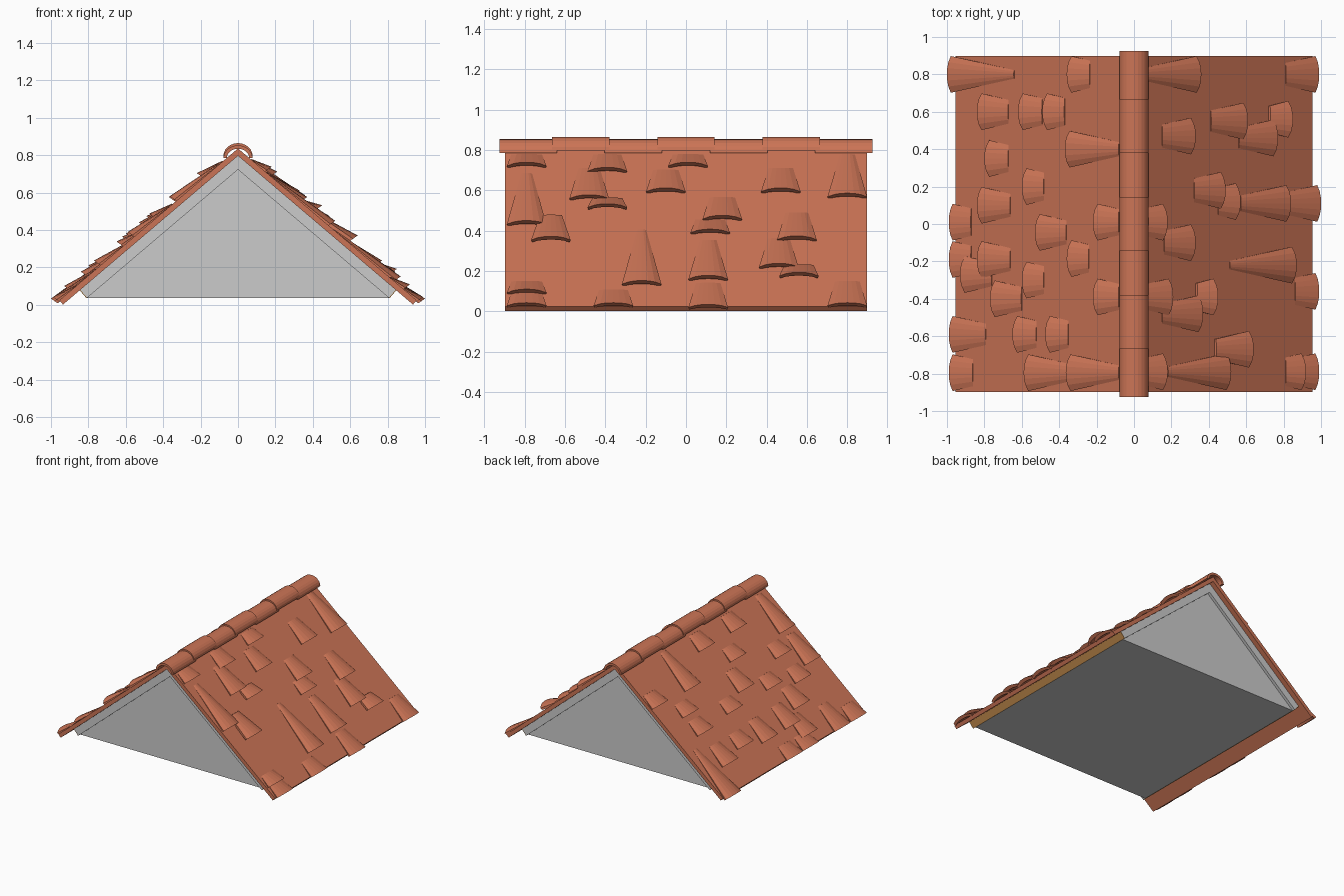
import bpy, bmesh, math

if "Cube" in bpy.data.objects:
    bpy.data.objects.remove(bpy.data.objects["Cube"])

TAN = 0.85
ANG = math.atan(TAN)
C, S = math.cos(ANG), math.sin(ANG)
DECK_APEX = 0.797      # top of the deck at the ridge
SLAB = 0.03            # thickness of the tiled skin
SKIN_APEX = DECK_APEX + SLAB / C
LEAN = 0.25            # how far tile ends lean out with height


def material(name, rgb):
    m = bpy.data.materials.new(name)
    m.diffuse_color = (*rgb, 1)
    m.use_nodes = True
    m.node_tree.nodes["Principled BSDF"].inputs["Base Color"].default_value = m.diffuse_color
    return m


clay = material("clay", (0.60, 0.175, 0.092))
wood = material("wood", (0.52, 0.25, 0.07))


def make_object(name, bm, mat=None):
    bmesh.ops.recalc_face_normals(bm, faces=bm.faces)
    me = bpy.data.meshes.new(name)
    bm.to_mesh(me)
    bm.free()
    ob = bpy.data.objects.new(name, me)
    bpy.context.collection.objects.link(ob)
    if mat:
        me.materials.append(mat)
    return ob


def loft(bm, a, b):
    """Closed solid between two matching outlines."""
    va, vb = [bm.verts.new(p) for p in a], [bm.verts.new(p) for p in b]
    bm.faces.new(va)
    bm.faces.new(vb[::-1])
    n = len(va)
    for i in range(n):
        j = (i + 1) % n
        bm.faces.new((va[i], vb[i], vb[j], va[j]))


def prism(name, profile, y0, y1, mat=None):
    bm = bmesh.new()
    loft(bm, [(x, y0, z) for x, z in profile], [(x, y1, z) for x, z in profile])
    return make_object(name, bm, mat)


def chevron(top_apex, top_x, thick):
    low_x = top_x - S * thick
    low_z = top_apex - TAN * top_x - C * thick
    right = [(top_x, top_apex - TAN * top_x), (low_x, low_z)]
    left = [(-x, z) for x, z in right[::-1]]
    return [(0, top_apex)] + right + [(0, top_apex - thick / C)] + left


# Deck, slightly recessed gable body and tiled skin
deck = chevron(DECK_APEX, 0.843, 0.056)
prism("roof_deck", deck, -0.858, 0.858)
prism("gable_body", [deck[2], deck[3], deck[4]], -0.835, 0.835)
prism("tile_skin", chevron(SKIN_APEX, 0.955, SLAB), -0.898, 0.898, clay)

# Wooden fascia on each eave
for side, name in ((1, "right_fascia"), (-1, "left_fascia")):
    (ax, az), (bx, bz) = deck[1], deck[2]
    dx, dz = C * 0.004, -S * 0.004
    prism(name, [(side * x, z) for x, z in
                 ((ax, az), (ax + dx, az + dz), (bx + dx, bz + dz), (bx, bz))],
          -0.858, 0.858, wood)

# Ridge caps, alternately raised
ARC = 12
for k in range(7):
    y = (k - 3) * 0.261
    base = 0.785 + (0.012 if k % 2 else 0)
    arc = [math.pi * i / ARC for i in range(ARC + 1)]
    outline = [(0.078 * math.cos(a), base + 0.068 * math.sin(a)) for a in arc]
    outline += [(0.060 * math.cos(a), base + 0.050 * math.sin(a)) for a in arc[::-1]]
    prism(f"ridge_cap_{k + 1}", outline, y - 0.1425, y + 0.1425, clay)

# Loose tiles: (lower x, upper x, y centre), distances from the ridge
left_tiles = [
    (1.0, .64, .8), (.36, .235, .8), (.84, .67, .6), (.62, .49, .6), (.49, .37, .6),
    (.80, .67, .35), (.37, .08, .40), (.60, .48, .20), (.84, .66, .10), (.99, .87, .01),
    (.53, .36, -.045), (.22, .08, .01), (.99, .87, -.19), (.93, .76, -.27),
    (.84, .66, -.19), (.36, .24, -.185), (.60, .48, -.30), (.77, .60, -.40),
    (.22, .08, -.39), (.99, .79, -.59), (.65, .52, -.59), (.475, .35, -.59),
    (.99, .86, -.795), (.59, .36, -.795), (.365, .08, -.795)]
right_tiles = [
    (.36, .07, .80), (.99, .81, .80), (.33, .15, .47), (.61, .41, .55), (.85, .72, .56),
    (.77, .56, .46), (.49, .32, .18), (.57, .45, .12), (.84, .57, .11), (1.0, .82, .11),
    (.18, .07, .01), (.33, .16, -.10), (.87, .51, -.22), (.21, .07, -.39),
    (.45, .33, -.39), (.37, .15, -.48), (.99, .86, -.36), (.64, .43, -.67),
    (.18, .07, -.79), (.52, .18, -.79), (.92, .81, -.79), (.99, .86, -.79)]
raised_tiles = {(.45, -.39), (.64, -.67), (.85, .56)}   # rest on a neighbour


def tile_ring(side, s, y, half, low, crest, thick):
    """Arched shell outline across the slope, leaning outward with height."""
    top, under = [], []
    for i in range(7):
        t = -1 + i / 3
        rise = (crest - low) * (1 - abs(t) ** 2.5)
        top.append((half * t, low + rise))
        under.append((half * 0.96 * t, low - thick + 0.7 * rise))
    return [(side * ((s + LEAN * h) * C + h * S), y + w,
             SKIN_APEX - (s + LEAN * h) * S + h * C) for w, h in top + under[::-1]]


def tiles(name, side, rows):
    bm = bmesh.new()
    for low_x, up_x, y in rows:
        lift = 0.018 if side > 0 and (low_x, y) in raised_tiles else 0
        crest = (0.036 if low_x > 0.95 else 0.042) + lift
        s0, s1 = (low_x - S * crest) / C - LEAN * crest, up_x / C
        top_half = max(0.02, 0.1 - 0.215 * (low_x - up_x))
        loft(bm, tile_ring(side, s0, y, 0.098, 0.012 + lift, crest, 0.018),
             tile_ring(side, s1, y, top_half, lift * 0.5, 0.004 + lift * 0.5, 0.02))
    make_object(name, bm, clay)


tiles("left_tiles", -1, left_tiles)
tiles("right_tiles", 1, right_tiles)
